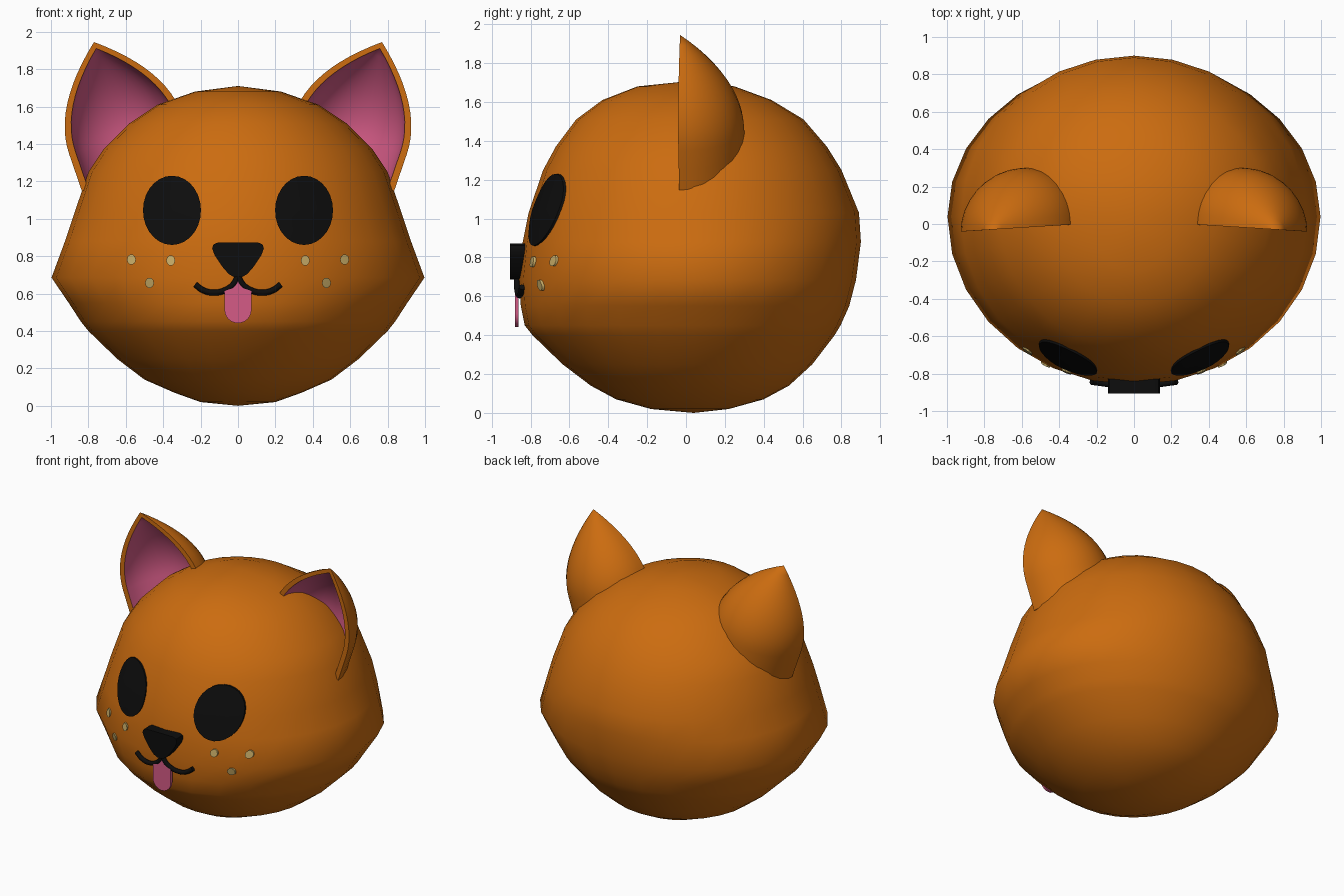
import bpy, bmesh, math

if "Cube" in bpy.data.objects:
    bpy.data.objects.remove(bpy.data.objects["Cube"])


def material(name, rgb):
    m = bpy.data.materials.new(name)
    m.diffuse_color = (*rgb, 1)
    m.use_nodes = True
    m.node_tree.nodes["Principled BSDF"].inputs["Base Color"].default_value = m.diffuse_color
    return m


ORANGE = material("orange fur", (0.60, 0.15, 0.005))
PINK = material("pink", (0.66, 0.105, 0.24))
BLACK = material("black", (0.004, 0.004, 0.004))
TAN = material("tan", (0.58, 0.42, 0.14))


def finish(name, bm, mats, angle=40):
    bmesh.ops.remove_doubles(bm, verts=bm.verts[:], dist=0.0004)
    bmesh.ops.recalc_face_normals(bm, faces=bm.faces[:])
    me = bpy.data.meshes.new(name)
    bm.to_mesh(me)
    bm.free()
    for m in mats:
        me.materials.append(m)
    me.shade_smooth()
    me.set_sharp_from_angle(angle=math.radians(angle))
    ob = bpy.data.objects.new(name, me)
    bpy.context.collection.objects.link(ob)
    return ob


# Head rings: height, half width, front y, back y
RINGS = [
    (0.0, 0.0, 0.04, 0.04), (0.02, 0.2, -0.18, 0.22), (0.07, 0.34, -0.36, 0.40),
    (0.14, 0.50, -0.49, 0.53), (0.25, 0.645, -0.635, 0.65), (0.40, 0.80, -0.79, 0.765),
    (0.45, 0.84, -0.83, 0.795), (0.55, 0.905, -0.85, 0.84), (0.685, 0.997, -0.86, 0.875),
    (0.88, 0.925, -0.84, 0.90), (1.03, 0.875, -0.81, 0.89), (1.25, 0.80, -0.735, 0.80),
    (1.37, 0.72, -0.67, 0.725), (1.51, 0.58, -0.565, 0.605), (1.61, 0.43, -0.43, 0.44),
    (1.68, 0.23, -0.25, 0.25), (1.71, 0.0, 0.04, 0.04)]
YC = 0.04


def front_y(x, z):
    """Head surface y on the face side."""
    for a, b in zip(RINGS, RINGS[1:]):
        if a[0] <= z <= b[0]:
            t = (z - a[0]) / (b[0] - a[0])
            w = a[1] + (b[1] - a[1]) * t
            f = a[2] + (b[2] - a[2]) * t
            return YC + (f - YC) * math.sqrt(max(0, 1 - (x / w) ** 2))


def bridge(bm, r1, r2, closed=True, mat=0):
    n = len(r1)
    for i in range(n if closed else n - 1):
        j = (i + 1) % n
        bm.faces.new((r1[i], r1[j], r2[j], r2[i])).material_index = mat


# Head
bm = bmesh.new()
N = 28
rows = []
for z, w, f, b in RINGS:
    row = []
    for i in range(N):
        a = 2 * math.pi * i / N
        s = math.sin(a)
        row.append(bm.verts.new((w * math.cos(a), YC + s * ((b - YC) if s > 0 else (YC - f)), z)))
    rows.append(row)
for r1, r2 in zip(rows, rows[1:]):
    bridge(bm, r1, r2)
finish("head", bm, [ORANGE], 80)


# Ears: half-round pointed shells, open to the front
def ear(name, side):
    bm = bmesh.new()
    ax, pz = (0.325, 0.946), (0.946, -0.325)

    def shell(r0, length):
        rows = []
        ts = [-0.21, -0.1] + [length * k / 12 for k in range(13)]
        for t in ts:
            r = r0 * (1 - (max(t, 0) / length) ** 2)
            row = []
            for j in range(17):
                a = math.pi * j / 16
                p = r * math.cos(a)
                row.append(bm.verts.new((side * (0.6 + ax[0] * t + pz[0] * p),
                                         -0.02 - 0.06 * p - 0.02 * t + r * math.sin(a),
                                         1.45 + ax[1] * t + pz[1] * p)))
            rows.append(row)
        return rows

    out, inn = shell(0.32, 0.523), shell(0.284, 0.487)
    for o1, o2, i1, i2 in zip(out, out[1:], inn, inn[1:]):
        bridge(bm, o1, o2, False)
        bridge(bm, i1, i2, False, 1)
        for k in (0, -1):
            bm.faces.new((o1[k], o2[k], i2[k], i1[k]))
    bridge(bm, out[0], inn[0], False)
    # close the rim between the two tips
    bm.faces.new((out[-1][0], out[-1][-1], inn[-1][-1], inn[-1][0]))
    finish(name, bm, [ORANGE, PINK])


# Oval patch lying on the face surface
def patch(name, cx, cz, rx, rz, mat, lift, n=28):
    bm = bmesh.new()
    rows = []
    for k, off in ((0.0, lift), (0.25, lift), (0.5, lift), (0.75, lift), (1, lift),
                   (1, -0.004), (0.5, -0.004), (0.0, -0.004)):
        row = []
        for i in range(n):
            a = 2 * math.pi * i / n
            x, z = cx + k * rx * math.cos(a), cz + k * rz * math.sin(a)
            row.append(bm.verts.new((x, front_y(x, z) - off, z)))
        rows.append(row)
    for r1, r2 in zip(rows, rows[1:]):
        bridge(bm, r1, r2)
    finish(name, bm, [mat])


# Flat plate extruded along y from an x/z outline
def plate(name, outline, y0, y1, mat):
    bm = bmesh.new()
    f = [bm.verts.new((x, y0, z)) for x, z in outline]
    b = [bm.verts.new((x, y1, z)) for x, z in outline]
    bm.faces.new(f)
    bm.faces.new(b)
    bridge(bm, f, b)
    finish(name, bm, [mat])


def mirrored(half):
    return half + [(-x, z) for x, z in reversed(half) if x > 0]


# Mouth: half of the smile as a round tube
def smile(name, side):
    cu = bpy.data.curves.new(name, "CURVE")
    cu.dimensions = "3D"
    cu.bevel_depth, cu.bevel_resolution, cu.use_fill_caps = 0.016, 2, True
    pts = [(0, 0.70), (0.02, 0.655), (0.065, 0.62), (0.125, 0.605), (0.185, 0.617), (0.228, 0.648)]
    sp = cu.splines.new("BEZIER")
    sp.bezier_points.add(len(pts) - 1)
    for bp, (x, z) in zip(sp.bezier_points, pts):
        bp.co = (side * x, front_y(x, z) - 0.012, z)
        bp.handle_left_type = bp.handle_right_type = "AUTO"
    sp.resolution_u = 5
    cu.materials.append(BLACK)
    ob = bpy.data.objects.new(name, cu)
    bpy.context.collection.objects.link(ob)
    bpy.ops.object.select_all(action="DESELECT")
    ob.select_set(True)
    bpy.context.view_layer.objects.active = ob
    bpy.ops.object.convert(target="MESH")


for side, tag in ((-1, "left"), (1, "right")):
    ear(tag + "_ear", side)
    patch(tag + "_eye", side * 0.353, 1.045, 0.155, 0.185, BLACK, 0.009)
    smile(tag + "_mouth", side)
    for i, (x, z) in enumerate([(0.36, 0.777), (0.57, 0.782), (0.473, 0.657)]):
        patch(f"{tag}_freckle_{i + 1}", side * x, z, 0.024, 0.028, TAN, 0.009, 10)

# Nose
plate("nose", mirrored([(0.0, 0.872), (0.11, 0.872), (0.132, 0.862), (0.138, 0.84), (0.125, 0.805),
                        (0.085, 0.745), (0.05, 0.705), (0.025, 0.69), (0.0, 0.687)]),
      -0.905, -0.82, BLACK)

# Tongue
tip = [(0.072 * math.cos(a), 0.512 - 0.07 * math.sin(a))
       for a in (math.pi * k / 12 for k in range(6))]
plate("tongue", mirrored([(0.0, 0.67), (0.04, 0.635), (0.072, 0.612)] + tip + [(0.0, 0.442)]),
      -0.88, -0.862, PINK)
